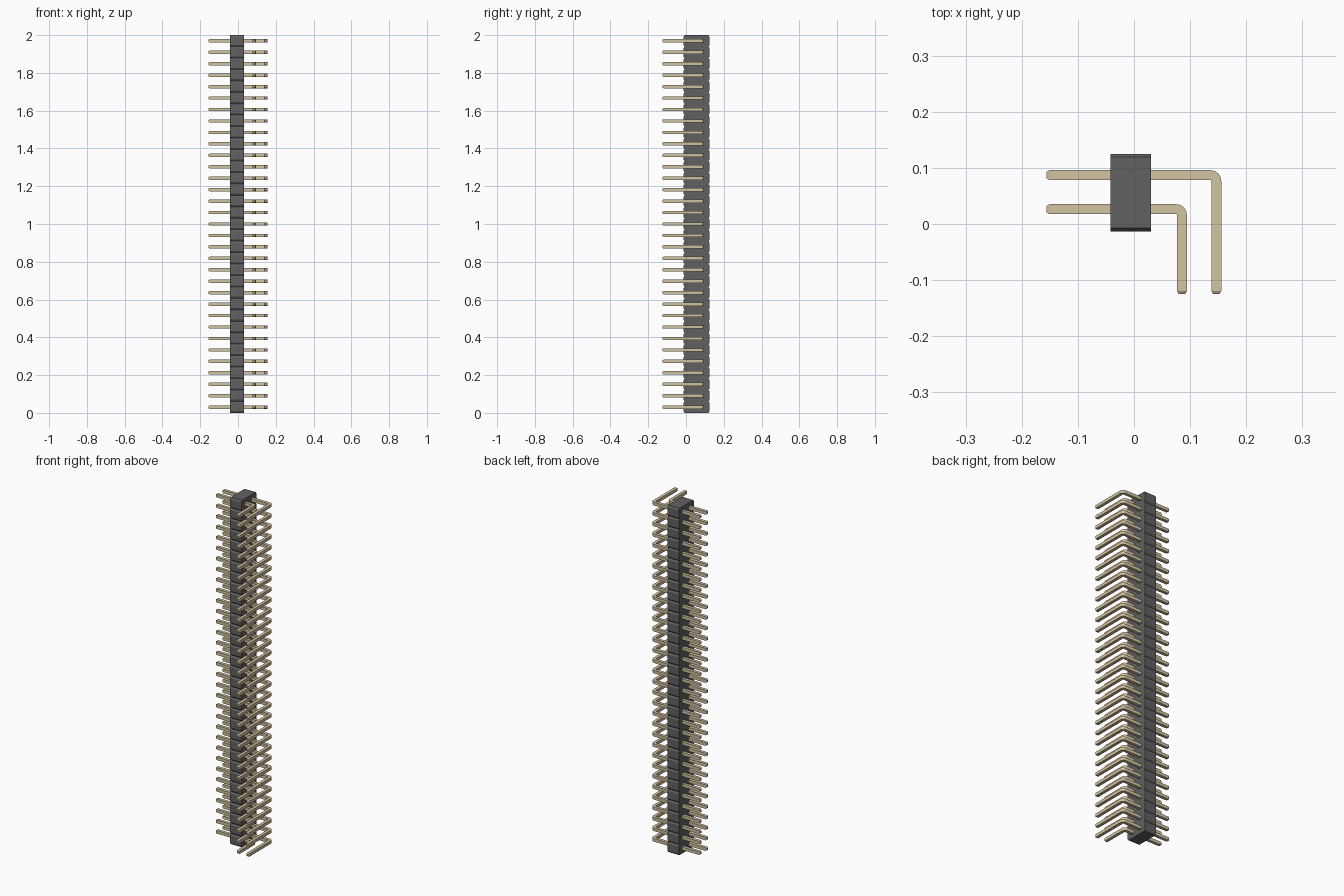
import bpy, bmesh, math

if "Cube" in bpy.data.objects:
    bpy.data.objects.remove(bpy.data.objects["Cube"])

COUNT = 33
PITCH = 2.0 / COUNT
HALF = 0.0088            # half thickness of a square pin
BEND = 0.0105            # centreline radius of the bend


def material(name, rgb):
    m = bpy.data.materials.new(name)
    m.diffuse_color = (*rgb, 1)
    m.use_nodes = True
    m.node_tree.nodes["Principled BSDF"].inputs["Base Color"].default_value = m.diffuse_color
    return m


plastic = material("dark_plastic", (0.12, 0.12, 0.12))
metal = material("pale_gold", (0.65, 0.55, 0.36))


def finish(name, bm, mat):
    """Turn the bmesh into an object repeated up the strip."""
    bmesh.ops.recalc_face_normals(bm, faces=bm.faces)
    me = bpy.data.meshes.new(name)
    bm.to_mesh(me)
    bm.free()
    me.materials.append(mat)
    ob = bpy.data.objects.new(name, me)
    bpy.context.collection.objects.link(ob)
    ob.location.z = PITCH / 2
    arr = ob.modifiers.new("repeat", 'ARRAY')
    arr.count = COUNT
    arr.use_relative_offset = False
    arr.use_constant_offset = True
    arr.constant_offset_displace = (0, 0, PITCH)
    return ob


def loft(bm, rings):
    """Skin a list of point rings and cap both ends."""
    vs = [[bm.verts.new(p) for p in ring] for ring in rings]
    n = len(vs[0])
    for a, b in zip(vs, vs[1:]):
        for i in range(n):
            j = (i + 1) % n
            bm.faces.new((a[i], a[j], b[j], b[i]))
    bm.faces.new(vs[0])
    bm.faces.new(vs[-1])


# Housing segment: chamfered front and back, notched against its neighbours
x0, x1, y0, y1 = -0.0415, 0.0305, -0.0135, 0.125
cy, cz, h = 0.006, 0.009, PITCH / 2
profile = [(y0 + cy, -h), (y1 - cy, -h), (y1, -h + cz), (y1, h - cz),
           (y1 - cy, h), (y0 + cy, h), (y0, h - cz), (y0, -h + cz)]
bm = bmesh.new()
loft(bm, [[(x, y, z) for y, z in profile] for x in (x0, x1)])
finish("housing", bm, plastic)


def bent_pin(name, y, x_leg):
    """Square pin running along x, then bending down to the front."""
    tip_x, tip_y, taper, small = -0.1555, -0.1245, 0.005, HALF * 0.65
    # (x, y, heading angle, half size) stations along the centreline
    path = [(tip_x, y, 0, small), (tip_x + taper, y, 0, HALF)]
    for k in range(7):
        a = math.pi / 2 * k / 6
        path.append((x_leg - BEND + BEND * math.sin(a),
                     y - BEND + BEND * math.cos(a), -a, HALF))
    path += [(x_leg, tip_y + taper, -math.pi / 2, HALF),
             (x_leg, tip_y, -math.pi / 2, small)]
    rings = []
    for px, py, a, s in path:
        nx, ny = -math.sin(a), math.cos(a)
        rings.append([(px + nx * s * u, py + ny * s * u, s * w)
                      for u, w in ((-1, -1), (1, -1), (1, 1), (-1, 1))])
    bm = bmesh.new()
    loft(bm, rings)
    ob = finish(name, bm, metal)
    bpy.ops.object.select_all(action='DESELECT')
    ob.select_set(True)
    bpy.context.view_layer.objects.active = ob
    bpy.ops.object.shade_smooth_by_angle(angle=math.radians(25))


# Inner and outer rows of right-angle pins
bent_pin("inner_pins", 0.0265, 0.0855)
bent_pin("outer_pins", 0.087, 0.1467)
